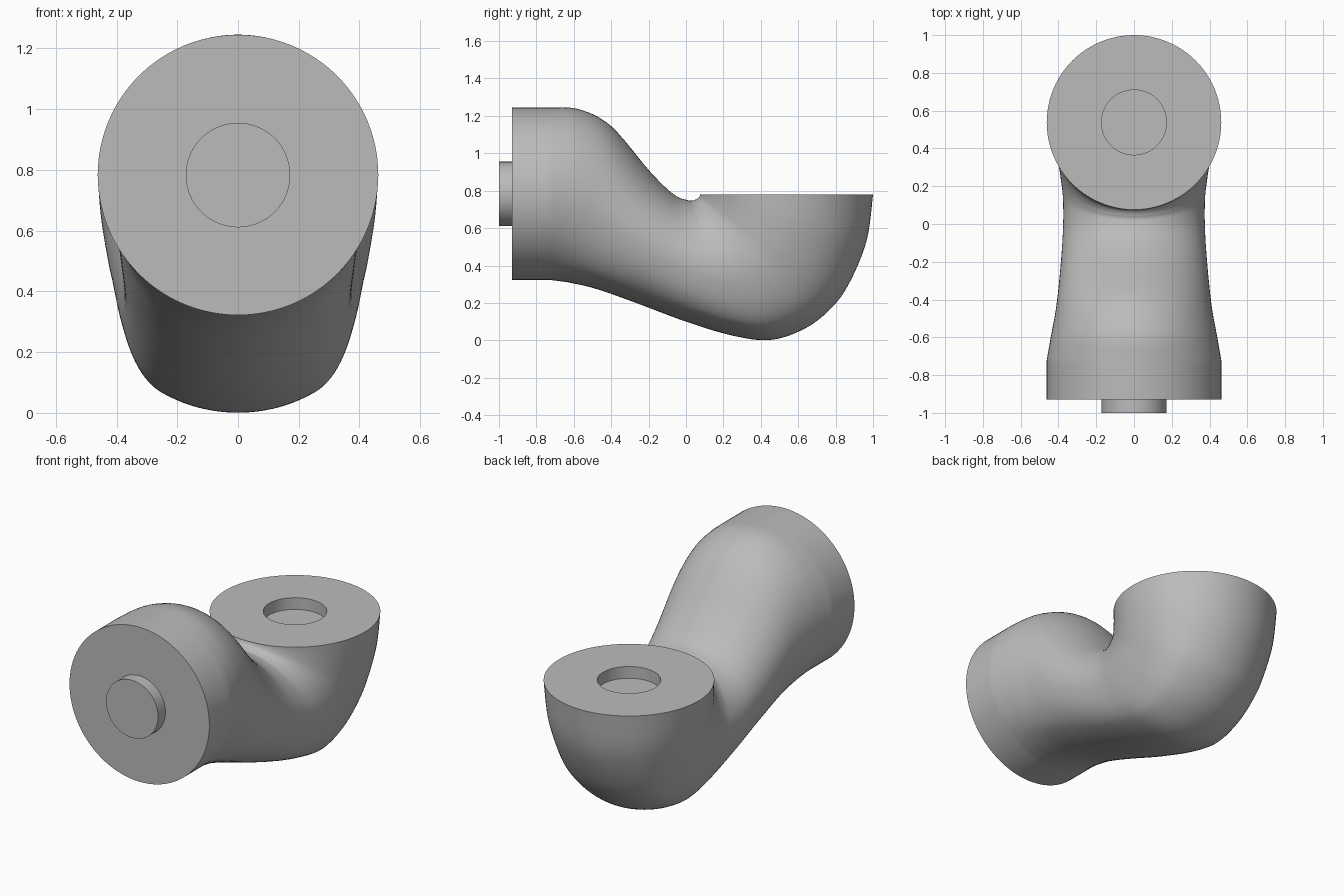
import bpy, bmesh, math
from mathutils import Vector

cube = bpy.data.objects.get("Cube")
if cube:
    bpy.data.objects.remove(cube)

R = 0.462          # radius of both flanges
HOLE = 0.172       # radius of peg and socket
AXIS = 0.783       # height of the front flange centre
RIM = 0.78         # height of the upper flange
BACK = 0.538       # depth of the upper flange centre
SIDES = 96
CREASE = math.radians(36)
FADE = math.radians(80)

grey = bpy.data.materials.new("plain grey")
grey.use_nodes = True
grey.diffuse_color = (0.5, 0.5, 0.5, 1)
grey.node_tree.nodes["Principled BSDF"].inputs["Base Color"].default_value = (0.5, 0.5, 0.5, 1)


def finish(name, bm):
    bmesh.ops.recalc_face_normals(bm, faces=bm.faces)
    mesh = bpy.data.meshes.new(name)
    bm.to_mesh(mesh)
    bm.free()
    obj = bpy.data.objects.new(name, mesh)
    obj.data.materials.append(grey)
    bpy.context.collection.objects.link(obj)
    bpy.ops.object.select_all(action="DESELECT")
    obj.select_set(True)
    bpy.context.view_layer.objects.active = obj
    bpy.ops.object.shade_smooth_by_angle(angle=math.radians(30))
    return obj


def section(bm, ty, tz, by, bz, width, belly=R):
    """Closed ring from an upper to a lower rail point, with a constant belly arc."""
    low, high = Vector((0, by, bz)), Vector((0, ty, tz))
    half = (high - low).length / 2
    up = (high - low).normalized()
    ring = []
    for i in range(SIDES):
        a = 2 * math.pi * i / SIDES
        bend = min(a, 2 * math.pi - a)
        k = min(1, max(0, (FADE - bend) / (FADE - CREASE))) ** 2
        x = math.sin(a) * (width + (belly - width) * k)
        rise = (1 - math.cos(a)) * (half + (belly - half) * k)
        ring.append(bm.verts.new(low + up * rise + Vector((x, 0, 0))))
    return ring


def spline(p, q, r, s, t):
    return [0.5 * (2 * b + (c - a) * t + (2 * a - 5 * b + 4 * c - d) * t ** 2
                   + (3 * b - a - 3 * c + d) * t ** 3) for a, b, c, d in zip(p, q, r, s)]


# Elbow stations: upper rail y z, lower rail y z, half width
stations = [
    (-0.93, 1.245, -0.93, 0.322, R),
    (-0.72, 1.245, -0.72, 0.322, R),
    (-0.57, 1.235, -0.62, 0.308, 0.44),
    (-0.40, 1.145, -0.48, 0.275, 0.412),
    (-0.19, 0.90, -0.28, 0.205, 0.39),
    (-0.065, 0.78, 0.0, 0.10, 0.376),
    (0.015, 0.748, 0.25, 0.025, 0.376),
    (0.045, 0.751, 0.45, 0.002, 0.388),
    (0.06, 0.757, 0.63, 0.06, 0.402),
    (0.068, 0.763, 0.77, 0.165, 0.415),
    (0.072, 0.769, 0.87, 0.30, 0.432),
    (0.075, 0.775, 0.965, 0.53, 0.452),
    (BACK - R, RIM, BACK + R, RIM, R),
]

# Elbow body: lofted sections, flat front flange, upper flange with a round socket
bm = bmesh.new()
rings = [section(bm, *stations[0])]
for i in range(len(stations) - 1):
    near = stations[max(i - 1, 0)] if i != 1 else stations[1]
    far = stations[min(i + 2, len(stations) - 1)] if i else stations[1]
    for step in range(1, 7):
        rings.append(section(bm, *spline(near, stations[i], stations[i + 1], far, step / 6)))
for depth in (0, 0.07):
    z = RIM - depth
    rings.append(section(bm, BACK - HOLE, z, BACK + HOLE, z, HOLE, HOLE))
for a, b in zip(rings, rings[1:]):
    for j in range(SIDES):
        n = (j + 1) % SIDES
        bm.faces.new((a[j], a[n], b[n], b[j]))
bm.faces.new(rings[0])
bm.faces.new(rings[-1])
finish("elbow_body", bm)

# Front peg
bm = bmesh.new()
bmesh.ops.create_cone(bm, cap_ends=True, segments=64, radius1=HOLE, radius2=HOLE, depth=0.08)
peg = finish("front_peg", bm)
peg.rotation_euler.x = math.pi / 2
peg.location = (0, -0.96, AXIS)
